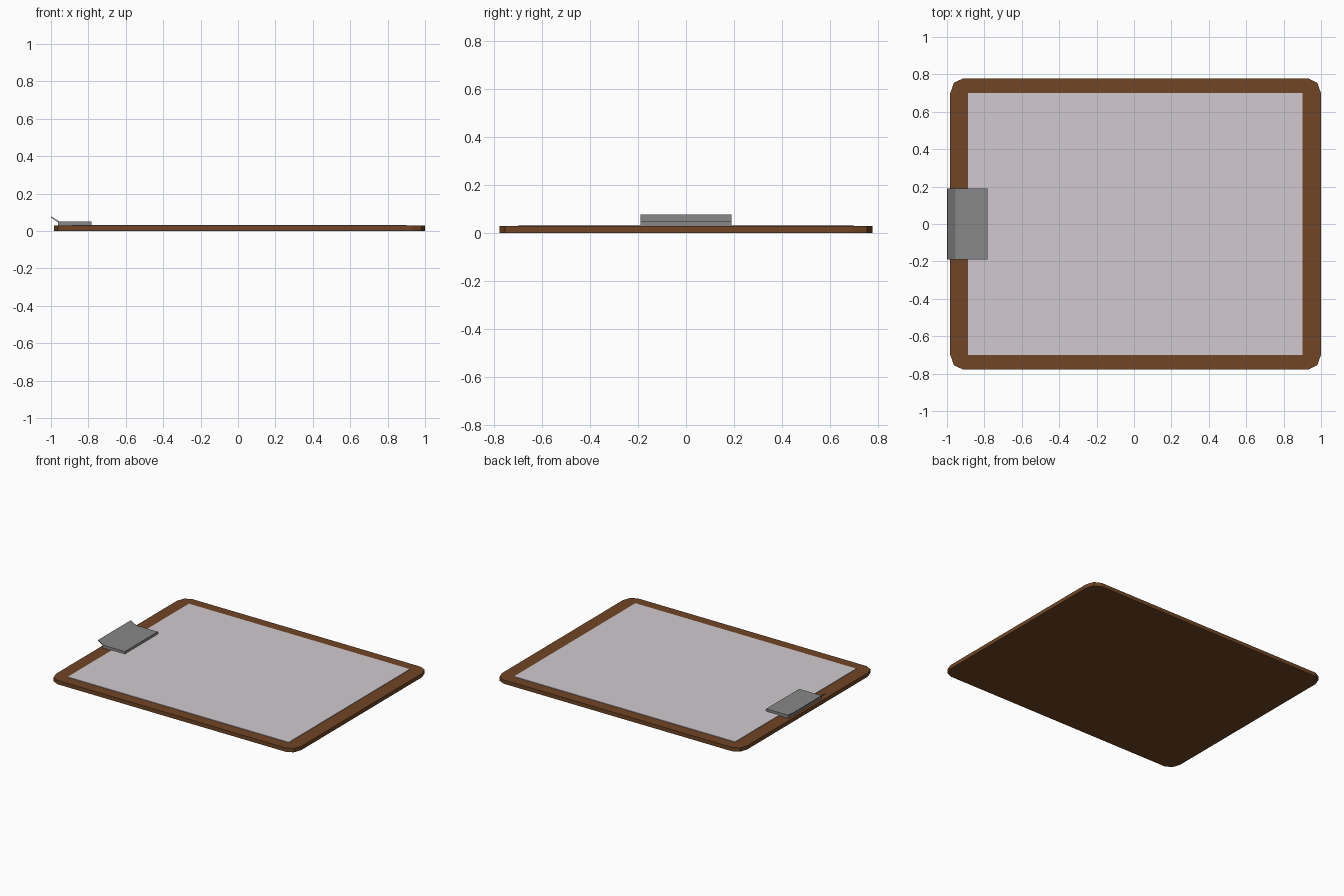
import bpy, bmesh
from math import cos, sin, pi

if "Cube" in bpy.data.objects:
    bpy.data.objects.remove(bpy.data.objects["Cube"])


def material(name, rgb):
    m = bpy.data.materials.new(name)
    m.diffuse_color = (*rgb, 1)
    m.use_nodes = True
    m.node_tree.nodes["Principled BSDF"].inputs["Base Color"].default_value = m.diffuse_color
    return m


def prism(name, base, direction, mat=None):
    bm = bmesh.new()
    face = bm.faces.new([bm.verts.new(p) for p in base])
    ext = bmesh.ops.extrude_face_region(bm, geom=[face], use_keep_orig=True)
    verts = [v for v in ext["geom"] if isinstance(v, bmesh.types.BMVert)]
    bmesh.ops.translate(bm, verts=verts, vec=direction)
    bmesh.ops.recalc_face_normals(bm, faces=bm.faces)
    mesh = bpy.data.meshes.new(name)
    bm.to_mesh(mesh)
    bm.free()
    ob = bpy.data.objects.new(name, mesh)
    bpy.context.collection.objects.link(ob)
    if mat:
        mesh.materials.append(mat)
    return ob


# Backing board with two-segment rounded corners
x0, x1, y1, rx, ry = -0.983, 1.0, 0.778, 0.068, 0.08
outline = []
for i, (cx, cy) in enumerate([(x1 - rx, y1 - ry), (x0 + rx, y1 - ry),
                              (x0 + rx, ry - y1), (x1 - rx, ry - y1)]):
    for k in range(3):
        a = (i + k / 2) * pi / 2
        outline.append((cx + rx * cos(a), cy + ry * sin(a), 0))
prism("board", outline, (0, 0, 0.028), material("wood", (0.162, 0.06, 0.018)))

# Paper sheet
paper = [(-0.887, -0.70, 0.027), (0.90, -0.70, 0.027),
         (0.90, 0.70, 0.027), (-0.887, 0.70, 0.027)]
prism("paper", paper, (0, 0, 0.005), material("paper", (0.64, 0.59, 0.62)))

# Metal clip: flat jaw and raised lever tab, one side profile swept across
profile = [(-0.963, 0.027), (-0.782, 0.027), (-0.782, 0.05),
           (-0.955, 0.05), (-0.998, 0.077), (-1.0, 0.072), (-0.963, 0.047)]
prism("clip", [(x, -0.19, z) for x, z in profile], (0, 0.38, 0),
      material("steel", (0.245, 0.245, 0.245)))
